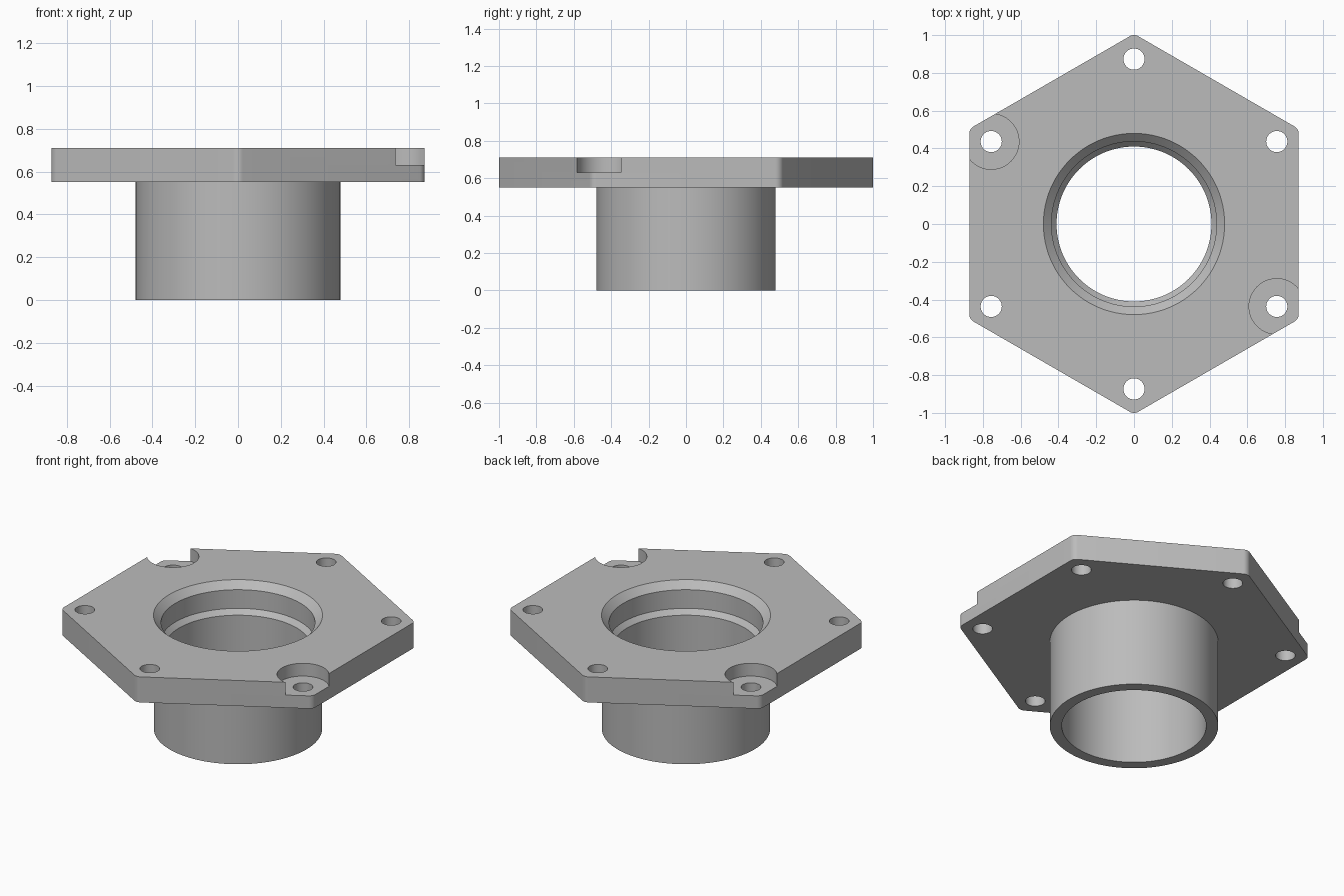
import bpy, bmesh, math
from mathutils import Matrix

old = bpy.data.objects.get("Cube")
if old:
    bpy.data.objects.remove(old, do_unlink=True)

BOTTOM, TOP = 0.55, 0.71
steel = bpy.data.materials.new("light_grey_metal")
steel.use_nodes = True
GREY = (0.5, 0.5, 0.5, 1)
steel.diffuse_color = GREY
steel.node_tree.nodes["Principled BSDF"].inputs["Base Color"].default_value = GREY


def finish(name, bm):
    bmesh.ops.recalc_face_normals(bm, faces=bm.faces)
    mesh = bpy.data.meshes.new(name)
    bm.to_mesh(mesh)
    bm.free()
    mesh.materials.append(steel)
    obj = bpy.data.objects.new(name, mesh)
    bpy.context.collection.objects.link(obj)
    return obj


def prism(name, points, z0, z1):
    bm = bmesh.new()
    face = bm.faces.new([bm.verts.new((x, y, z0)) for x, y in points])
    up = bmesh.ops.extrude_face_region(bm, geom=[face])["geom"]
    bmesh.ops.translate(bm, vec=(0, 0, z1 - z0),
                        verts=[v for v in up if isinstance(v, bmesh.types.BMVert)])
    return finish(name, bm)


def arc(cx, cy, r, start, end, steps):
    return [(cx + r * math.cos(start + (end - start) * i / steps),
             cy + r * math.sin(start + (end - start) * i / steps)) for i in range(steps + 1)]


def disc(name, cx, cy, r, z0, z1, sides=48):
    return prism(name, arc(cx, cy, r, 0, math.tau, sides)[:-1], z0, z1)


def lathe(name, profile, sides=96):
    bm = bmesh.new()
    rings = [[bm.verts.new((r * math.cos(math.tau * i / sides), r * math.sin(math.tau * i / sides), z))
              for i in range(sides)] for r, z in profile]
    for a, b in zip(rings, rings[1:]):
        for i in range(sides):
            j = (i + 1) % sides
            bm.faces.new((a[i], a[j], b[j], b[i]))
    bm.faces.new(rings[0])
    bm.faces.new(rings[-1])
    return finish(name, bm)


def combine(target, tool, operation):
    mod = target.modifiers.new(tool.name, "BOOLEAN")
    mod.operation, mod.solver, mod.object = operation, "EXACT", tool
    bpy.context.view_layer.objects.active = target
    bpy.ops.object.modifier_apply(modifier=mod.name)
    bpy.data.objects.remove(tool, do_unlink=True)


# Hexagonal flange with rounded corners, points along y
fillet = 0.045
reach = 1.007 - fillet / math.cos(math.pi / 6)
outline = []
for k in range(6):
    a = math.pi / 6 + k * math.pi / 3
    outline += arc(reach * math.cos(a), reach * math.sin(a), fillet,
                   a - math.pi / 6, a + math.pi / 6, 8)
body = prism("flanged_sleeve", outline, BOTTOM, TOP)

# Round sleeve below the flange
combine(body, disc("sleeve", 0, 0, 0.478, 0, 0.62, 96), "UNION")

# Stepped bore with a chamfered mouth and a sloping inner ledge
bore = [(0.41, -0.1), (0.41, 0.52), (0.437, 0.55), (0.437, TOP - 0.043), (0.48, TOP), (0.48, TOP + 0.1)]
combine(body, lathe("bore", bore), "DIFFERENCE")

# Six bolt holes, two opposite ones with a wide recess open to the rim
for k in range(6):
    a = math.pi / 6 + k * math.pi / 3
    x, y = 0.873 * math.cos(a), 0.873 * math.sin(a)
    combine(body, disc("bolt_hole", x, y, 0.056, 0.4, 0.9), "DIFFERENCE")
    if k in (2, 5):
        combine(body, disc("recess", x, y, 0.147, 0.63, 0.9, 64), "DIFFERENCE")

# Smooth round walls, crisp edges
bpy.ops.object.select_all(action="DESELECT")
body.select_set(True)
bpy.context.view_layer.objects.active = body
bpy.ops.object.shade_smooth_by_angle(angle=math.radians(25))
